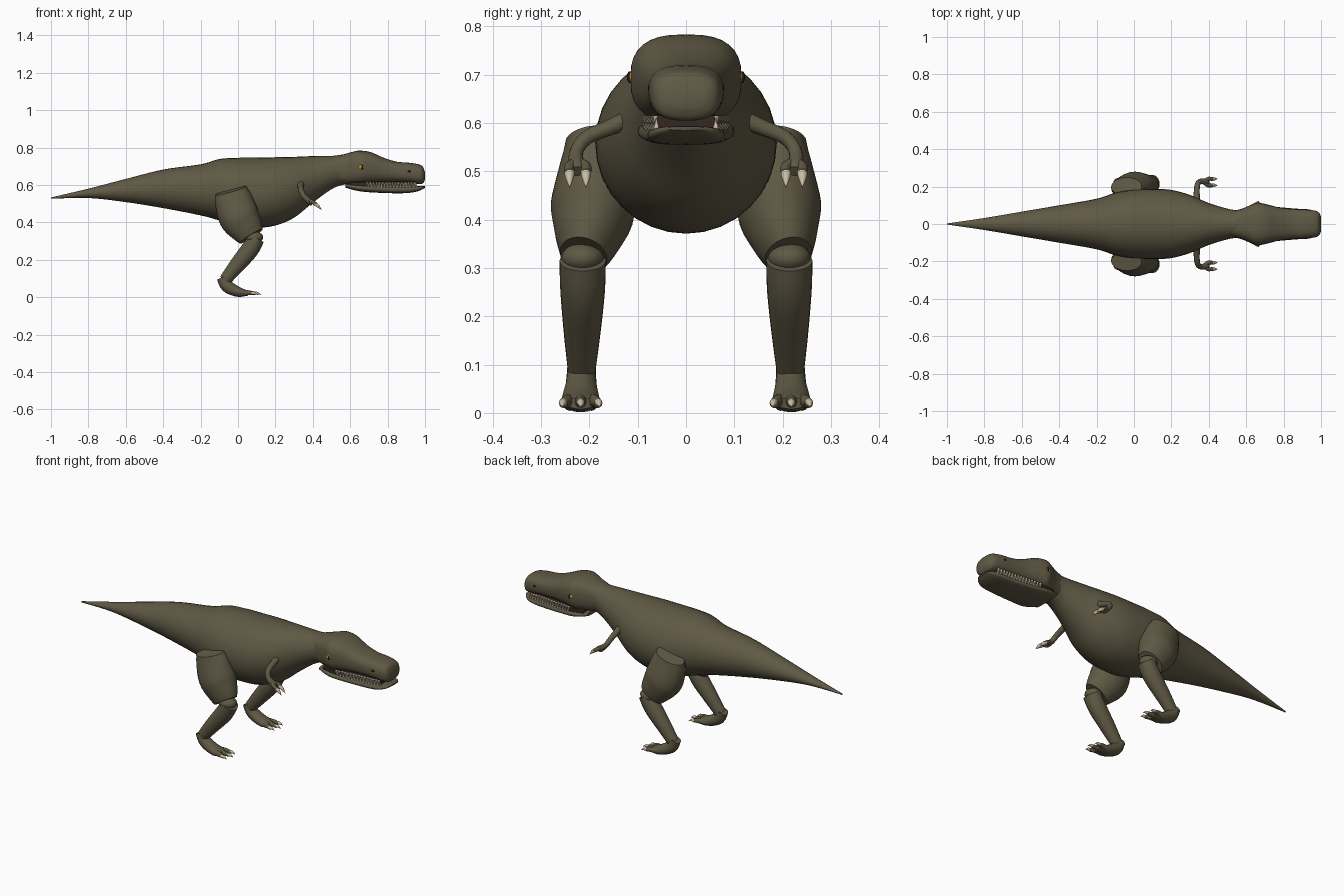
import bpy, bmesh, math
from mathutils import Vector, Matrix

cube = bpy.data.objects.get("Cube")
if cube:
    bpy.data.objects.remove(cube, do_unlink=True)

parts = []


def material(name, colour):
    mat = bpy.data.materials.new(name)
    mat.use_nodes = True
    mat.diffuse_color = (*colour, 1)
    mat.node_tree.nodes["Principled BSDF"].inputs["Base Color"].default_value = (*colour, 1)
    return mat


skin = material("olive skin", (.115, .1, .058))
ivory = material("ivory claw", (.6, .5, .36))
amber = material("amber eye", (.5, .25, .03))
black = material("black", (.01, .01, .01))
gum = material("dark mouth", (.035, .02, .015))


def finish(name, bm, mat):
    bmesh.ops.recalc_face_normals(bm, faces=bm.faces)
    mesh = bpy.data.meshes.new(name)
    bm.to_mesh(mesh)
    bm.free()
    mesh.materials.append(mat)
    obj = bpy.data.objects.new(name, mesh)
    bpy.context.collection.objects.link(obj)
    parts.append(obj)
    return obj


def smooth_rows(rows, steps):
    """Catmull-Rom interpolation through rows of numbers."""
    out = []
    for i in range(len(rows) - 1):
        p0, p1, p2 = rows[max(i - 1, 0)], rows[i], rows[i + 1]
        p3 = rows[min(i + 2, len(rows) - 1)]
        for k in range(steps):
            t = k / steps
            out.append([b + .5 * t * (c - a + t * (2*a - 5*b + 4*c - d + t * (3*(b - c) + d - a)))
                        for a, b, c, d in zip(p0, p1, p2, p3)])
    return out + [list(rows[-1])]


def loft(name, rows, mat, axis=None, ref=(0, 1, 0), power=2, sides=20, steps=4):
    """Skin rows of (x, y, z, radius along ref, other radius)."""
    rows = smooth_rows(rows, steps)
    centres = [Vector(r[:3]) for r in rows]
    bm = bmesh.new()
    rings = []
    for i, r in enumerate(rows):
        ahead, behind = centres[min(i + 1, len(rows) - 1)], centres[max(i - 1, 0)]
        t = Vector(axis) if axis else (ahead - behind).normalized()
        side = Vector(ref)
        side = (side - t * side.dot(t)).normalized()
        up = t.cross(side)
        ring = []
        for k in range(sides):
            a = math.tau * k / sides
            c, s = math.cos(a), math.sin(a)
            u = math.copysign(abs(c) ** (2 / power), c) * max(r[3], .001)
            v = math.copysign(abs(s) ** (2 / power), s) * max(r[4], .001)
            ring.append(bm.verts.new(centres[i] + side * u + up * v))
        rings.append(ring)
    for a, b in zip(rings, rings[1:]):
        for k in range(sides):
            j = (k + 1) % sides
            bm.faces.new((a[k], a[j], b[j], b[k]))
    bm.faces.new(rings[0])
    bm.faces.new(rings[-1])
    return finish(name, bm, mat)


def profile(name, table, mat, **kw):
    """Loft along x from rows of (x, top, bottom, half width)."""
    rows = [(x, 0, (t + b) / 2, w, (t - b) / 2) for x, t, b, w in table]
    return loft(name, rows, mat, axis=(1, 0, 0), **kw)


def ball(name, centre, size, mat):
    bm = bmesh.new()
    bmesh.ops.create_uvsphere(bm, u_segments=16, v_segments=10, radius=1,
                              matrix=Matrix.Translation(centre) @ Matrix.Diagonal((*size, 1)))
    return finish(name, bm, mat)


def spike(name, start, end, radius):
    mid = [(a + b) / 2 for a, b in zip(start, end)]
    mid[2] += .004
    return loft(name, [(*start, radius, radius), (*mid, radius * .8, radius * .8), (*end, 0, 0)],
                ivory, sides=10)


# Tail, torso and neck in one tapering skin
profile("body", [
    (-1, .533, .526, .003), (-.8, .58, .53, .032), (-.6, .632, .508, .066),
    (-.4, .682, .476, .1), (-.2, .71, .437, .135), (-.1, .738, .41, .167),
    (0, .745, .38, .184), (.1, .746, .371, .188), (.2, .748, .383, .182),
    (.3, .75, .425, .155), (.4, .754, .505, .112), (.5, .755, .577, .082),
    (.56, .762, .6, .073), (.62, .76, .61, .07)], skin, sides=32, steps=5)

# Head with upper jaw
profile("upper_head", [
    (.52, .75, .61, .068), (.58, .768, .602, .083), (.63, .781, .6, .105),
    (.66, .783, .6, .115), (.71, .775, .606, .105), (.78, .745, .611, .088),
    (.85, .724, .613, .08), (.92, .718, .61, .077), (.97, .709, .605, .071),
    (.99, .695, .61, .06), (1, .665, .63, .04)], skin, power=2.7, sides=32)

# Lower jaw
profile("lower_jaw", [
    (.575, .606, .585, .082), (.65, .602, .566, .1), (.75, .595, .558, .092),
    (.87, .593, .555, .082), (.94, .593, .561, .077), (.98, .594, .573, .06),
    (1, .593, .585, .035)], skin, power=3, sides=24)

# Dark mouth interior between the jaws
profile("mouth", [(.6, .618, .585, .082), (.68, .618, .585, .088), (.8, .618, .585, .076),
                  (.95, .618, .585, .062)], gum, power=5)


def jaw_width(x):
    return .092 - (x - .68) * .09


# Rows of teeth
bm = bmesh.new()
for s in (-1, 1):
    for upper in (True, False):
        for k in range(16):
            x = .69 + k * .017 + (0 if upper else .008)
            spot = Matrix.Translation((x, s * (jaw_width(x) - .006), .603 if upper else .597))
            turn = Matrix.Rotation(math.pi if upper else 0, 4, "X")
            bmesh.ops.create_cone(bm, cap_ends=True, segments=8, radius1=.007, radius2=.001,
                                  depth=.026, matrix=spot @ turn)
finish("teeth", bm, ivory)

for s, tag in ((-1, "near"), (1, "far")):
    # Face details
    ball(tag + "_eye", (.66, s * .106, .695), (.017, .014, .016), amber)
    ball(tag + "_pupil", (.664, s * .117, .695), (.005, .005, .012), black)
    ball(tag + "_nostril", (.915, s * .072, .672), (.014, .007, .01), black)

    # Thigh, shank and foot
    loft(tag + "_thigh", [
        (-.04, s * .2, .57, .05, .085), (-.025, s * .193, .52, .068, .1),
        (.005, s * .192, .43, .088, .108), (.045, s * .203, .365, .07, .09),
        (.07, s * .212, .325, .05, .072)], skin, sides=24)
    ball(tag + "_knee", (.085, s * .214, .32), (.05, .045, .032), skin)
    loft(tag + "_shank", [
        (.1, s * .214, .315, .048, .043), (.06, s * .214, .25, .046, .048),
        (-.01, s * .215, .165, .038, .041), (-.07, s * .216, .09, .029, .032)], skin)
    loft(tag + "_foot", [
        (-.088, s * .216, .105, .029, .026), (-.06, s * .217, .06, .032, .033),
        (-.005, s * .218, .03, .039, .028), (.04, s * .218, .022, .04, .017),
        (.055, s * .218, .02, .03, .012)], skin)
    for k, toe in enumerate((-1, 0, 1)):
        root = s * .218 + toe * .022
        tip = s * .218 + toe * .036
        reach = .095 - .015 * abs(toe)
        loft(f"{tag}_toe_{k}", [(.01, root, .022, .014, .018), (.05, (root + tip) / 2, .024, .012, .014),
                                (reach, tip, .019, .009, .009)], skin, sides=12)
        spike(f"{tag}_toe_claw_{k}", (reach - .008, tip, .021), (reach + .027, tip + toe * .003, .012), .009)

    # Arm and two-clawed hand
    lean = (.5, 0, .85)
    loft(tag + "_arm", [
        (.335, s * .1, .615, .022, .022), (.335, s * .15, .594, .017, .017),
        (.338, s * .205, .57, .015, .015), (.352, s * .227, .54, .014, .014),
        (.385, s * .226, .51, .017, .017), (.398, s * .225, .5, .012, .012)], skin, ref=lean, sides=14)
    for k, y in enumerate((.207, .241)):
        loft(f"{tag}_finger_{k}", [(.375, s * .225, .52, .011, .011), (.395, s * y, .51, .011, .011),
                                   (.418, s * y, .497, .01, .01)], skin, sides=10)
        spike(f"{tag}_hand_claw_{k}", (.41, s * y, .5), (.447, s * y, .466), .011)

# Smooth shading that keeps cut ends sharp
bpy.ops.object.select_all(action="DESELECT")
for obj in parts:
    obj.select_set(True)
bpy.context.view_layer.objects.active = parts[0]
bpy.ops.object.shade_smooth_by_angle(angle=math.radians(45))
